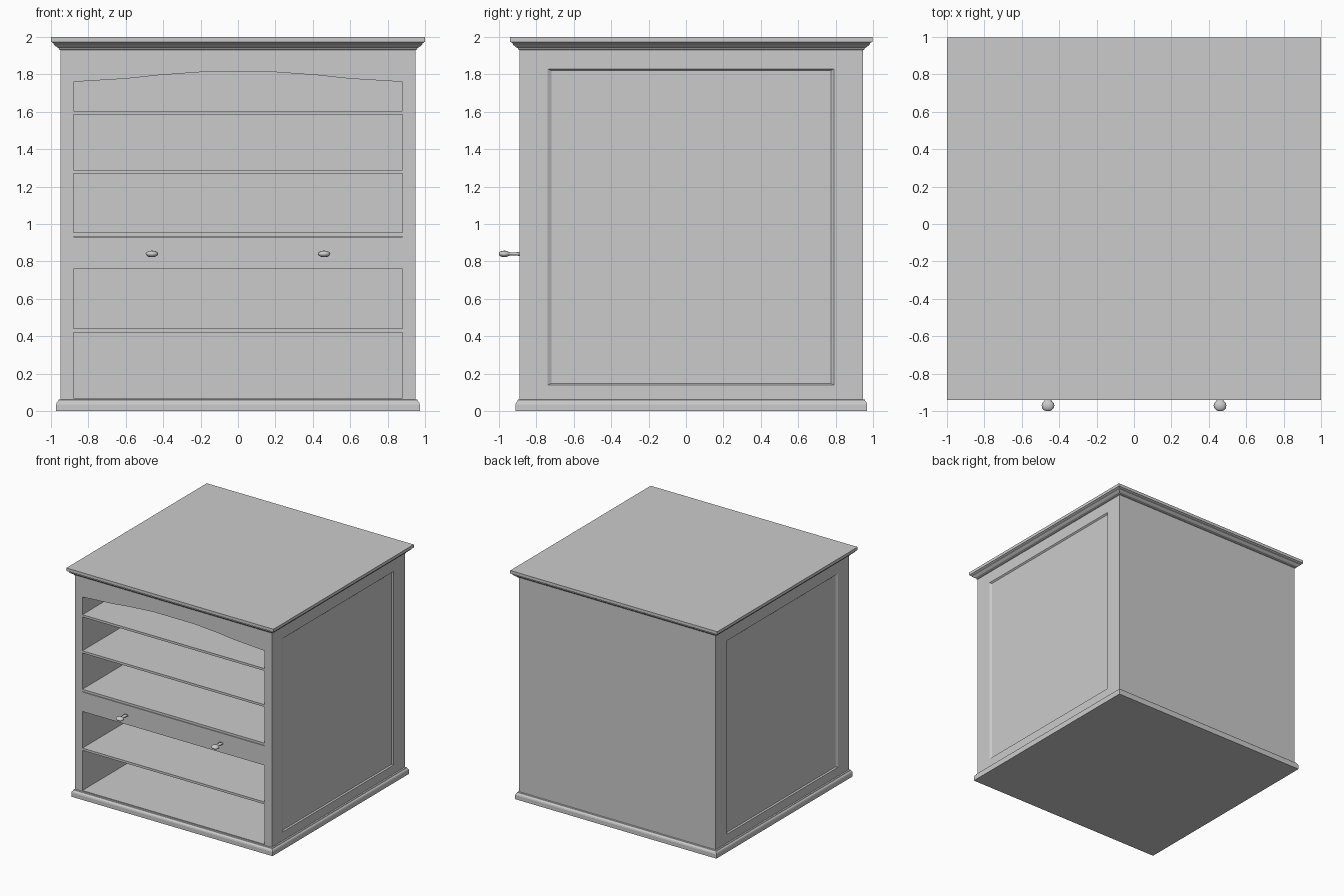
import bpy, bmesh, math

if "Cube" in bpy.data.objects:
    bpy.data.objects.remove(bpy.data.objects["Cube"])

X, XI = 0.95, 0.88            # outer and inner half width of the carcass
YF, YB = -0.89, 0.947         # front and back of the carcass


def loft(name, rings, smooth=False):
    """Skin a list of equal-length point rings and cap both ends."""
    bm = bmesh.new()
    vr = [[bm.verts.new(p) for p in r] for r in rings]
    n = len(rings[0])
    for a, b in zip(vr, vr[1:]):
        for i in range(n):
            j = (i + 1) % n
            bm.faces.new((a[i], a[j], b[j], b[i]))
    bm.faces.new(vr[0][::-1])
    bm.faces.new(vr[-1])
    bmesh.ops.recalc_face_normals(bm, faces=bm.faces)
    me = bpy.data.meshes.new(name)
    bm.to_mesh(me)
    bm.free()
    for p in me.polygons:
        p.use_smooth = smooth
    ob = bpy.data.objects.new(name, me)
    bpy.context.collection.objects.link(ob)
    return ob


def rect_z(x0, x1, y0, y1, z):
    return [(x0, y0, z), (x1, y0, z), (x1, y1, z), (x0, y1, z)]


def rect_x(x, y0, y1, z0, z1):
    return [(x, y0, z0), (x, y1, z0), (x, y1, z1), (x, y0, z1)]


def box(name, x0, x1, y0, y1, z0, z1):
    return loft(name, [rect_z(x0, x1, y0, y1, z0), rect_z(x0, x1, y0, y1, z1)])


def moulding(name, profile):
    """Rectangular slab whose edge follows (outward offset, z) points."""
    return loft(name, [rect_z(-X - d, X + d, YF - d, YB + d, z) for d, z in profile])


# Base plinth and crown, moulded on all four sides
moulding("base_plinth", [(0.022, 0), (0.022, 0.035), (0.019, 0.045),
                         (0.012, 0.052), (0.010, 0.06), (0.0, 0.063)])
moulding("crown", [(0.0, 1.93), (0.007, 1.933), (0.009, 1.94), (0.018, 1.945),
                   (0.028, 1.953), (0.036, 1.96), (0.036, 1.966), (0.045, 1.972),
                   (0.05, 1.974), (0.05, 2.0)])

# Side walls with a recessed outer panel
for s, side in ((-1, "left"), (1, "right")):
    loft(side + "_side_panel", [
        rect_x(s * XI, YF, YB, 0.06, 1.935),
        rect_x(s * X, YF, YB, 0.06, 1.935),
        rect_x(s * X, -0.74, 0.79, 0.14, 1.83),
        rect_x(s * (X - 0.012), -0.72, 0.775, 0.147, 1.82)])

# Back board and inside floor
box("back_board", -XI, XI, YB - 0.03, YB, 0.06, 1.935)
box("bottom_shelf", -XI, XI, YF, YB - 0.03, 0.055, 0.07)

# Arched top rail
half = [(XI, 1.76), (0.6, 1.777), (0.42, 1.796), (0.2, 1.812)]
arch = half + [(-x, z) for x, z in reversed(half)] + [(-XI, 1.935), (XI, 1.935)]
loft("arched_rail", [[(x, y, z) for x, z in arch] for y in (YF, YF + 0.04)])

# Shelves
for i, z in enumerate((0.42, 0.934, 1.27, 1.585)):
    box(f"shelf_{i + 1}", -XI, XI, YF, YB - 0.03, z, z + 0.02)

# Drawer
box("drawer", -XI + 0.001, XI - 0.001, YF, YB - 0.03, 0.76, 0.93)

# Drawer knobs, flattened lathe forms
knob = [(YF, 0.021), (-0.91, 0.016), (-0.935, 0.015), (-0.947, 0.02), (-0.958, 0.031),
        (-0.97, 0.034), (-0.985, 0.031), (-0.996, 0.02), (-1.0, 0.008)]
for s, side in ((-1, "left"), (1, "right")):
    rings = []
    for y, r in knob:
        angs = [2 * math.pi * k / 12 for k in range(12)]
        rings.append([(s * 0.46 + r * math.cos(a), y, 0.84 + 0.52 * r * math.sin(a))
                      for a in angs])
    loft(side + "_knob", rings, smooth=True)
